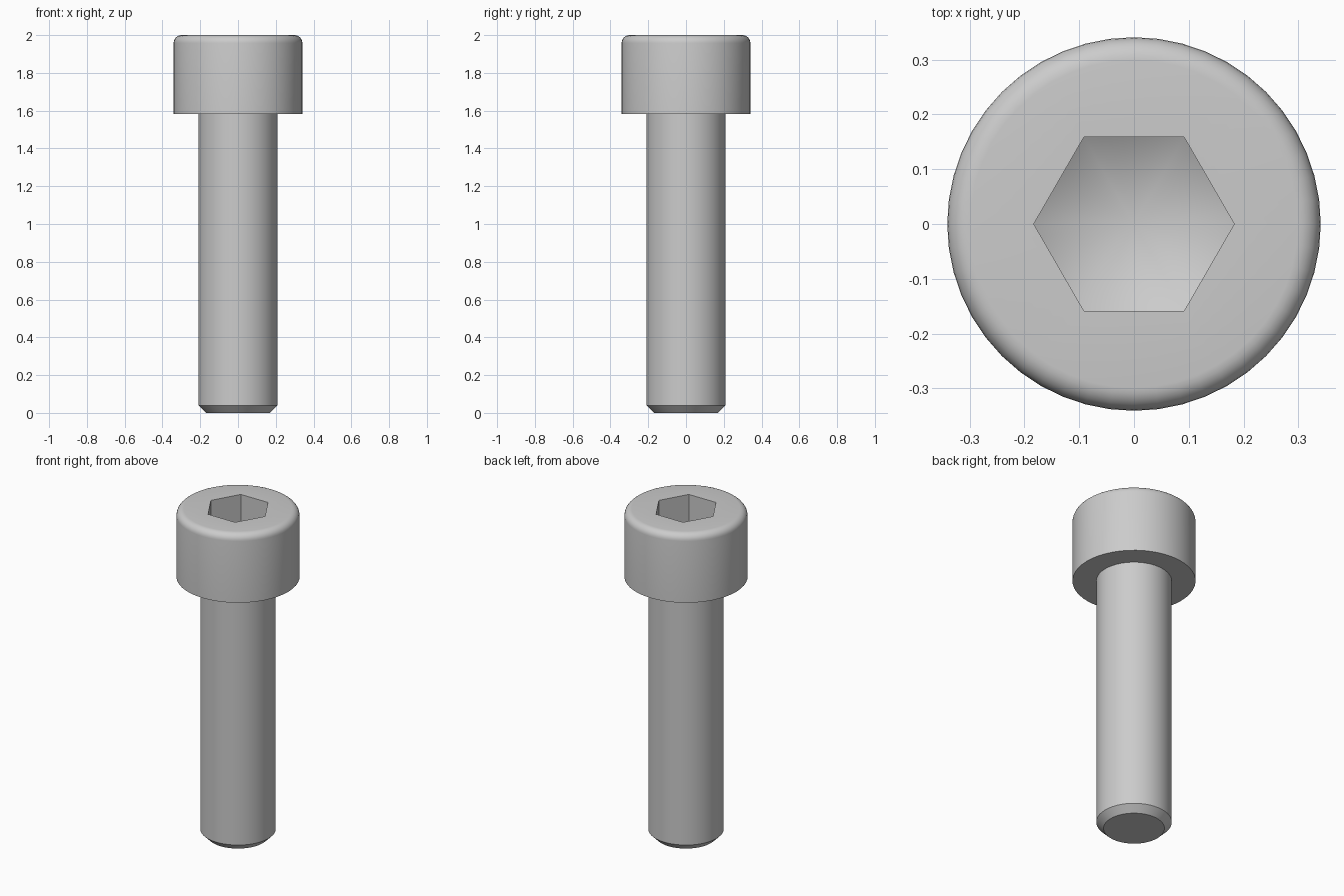
import bpy, bmesh
from math import sin, cos, pi, radians, tan

if "Cube" in bpy.data.objects:
    bpy.data.objects.remove(bpy.data.objects["Cube"])

SEG = 48
HEAD_R, HEAD_Z, FILLET = 0.341, 1.582, 0.042
SHANK_R, CHAMFER = 0.209, 0.04
HEX_R, SOCKET_Z = 0.183, 1.79

steel = bpy.data.materials.new("steel_grey")
colour = (0.6, 0.6, 0.6, 1)
steel.diffuse_color = colour
steel.use_nodes = True
steel.node_tree.nodes["Principled BSDF"].inputs["Base Color"].default_value = colour


def circle(r, z):
    return [(r * cos(2 * pi * i / SEG), r * sin(2 * pi * i / SEG), z) for i in range(SEG)]


def hexagon(height):
    """Hexagon ring with corners on x; height maps radius to z."""
    ring = []
    for i in range(SEG):
        a = 2 * pi * i / SEG
        r = HEX_R * cos(pi / 6) / cos(a % (pi / 3) - pi / 6)
        ring.append((r * cos(a), r * sin(a), height(r)))
    return ring


def make_part(name, rings, apex=None):
    """Skin a stack of rings, capped below, with an optional cone point at the end."""
    bm = bmesh.new()
    loops = [[bm.verts.new(p) for p in ring] for ring in rings]
    for low, high in zip(loops, loops[1:]):
        for i in range(SEG):
            j = (i + 1) % SEG
            bm.faces.new((low[i], low[j], high[j], high[i]))
    bm.faces.new(loops[0][::-1])
    if apex:
        tip = bm.verts.new(apex)
        for i in range(SEG):
            bm.faces.new((loops[-1][i], loops[-1][(i + 1) % SEG], tip))
    mesh = bpy.data.meshes.new(name)
    bm.to_mesh(mesh)
    bm.free()
    mesh.materials.append(steel)
    obj = bpy.data.objects.new(name, mesh)
    bpy.context.collection.objects.link(obj)
    bpy.ops.object.select_all(action="DESELECT")
    obj.select_set(True)
    bpy.context.view_layer.objects.active = obj
    bpy.ops.object.shade_smooth_by_angle(angle=radians(28))
    return obj


# Head: flat underside, straight wall, rounded rim, hexagonal socket with conical floor
rim = [circle(HEAD_R - FILLET * (1 - cos(t * pi / 12)),
              2 - FILLET * (1 - sin(t * pi / 12))) for t in range(7)]
slope = tan(radians(30))
socket = [hexagon(lambda r: 2),
          hexagon(lambda r: SOCKET_Z - (HEX_R - r) * slope)]
make_part("socket_head", [circle(HEAD_R, HEAD_Z)] + rim + socket,
          (0, 0, SOCKET_Z - HEX_R * slope))

# Shank: chamfered tip and plain cylinder running up to the head
make_part("shank", [circle(SHANK_R - CHAMFER, 0), circle(SHANK_R, CHAMFER),
                    circle(SHANK_R, HEAD_Z)])
